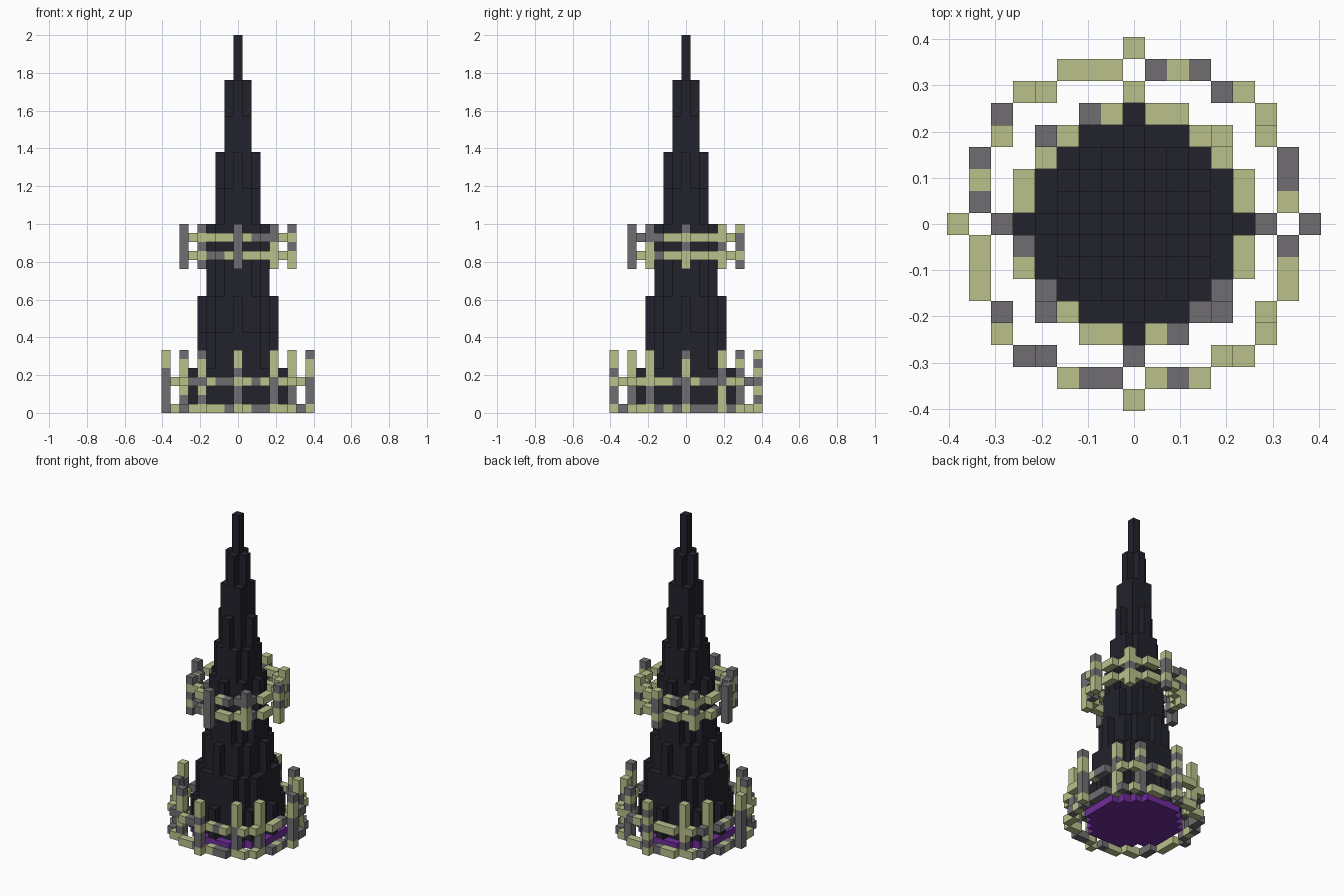
import bpy, bmesh, random
from mathutils import Vector

random.seed(4)
U = 1 / 21  # edge of one block

cube = bpy.data.objects.get("Cube")
if cube:
    bpy.data.objects.remove(cube, do_unlink=True)


def material(name, rgb):
    m = bpy.data.materials.new(name)
    m.use_nodes = True
    m.diffuse_color = (*rgb, 1)
    m.node_tree.nodes["Principled BSDF"].inputs["Base Color"].default_value = (*rgb, 1)
    return m


DARK = material("dark stone", (0.016, 0.016, 0.025))
PURPLE = material("purple", (0.16, 0.026, 0.33))
PALE = material("pale stone", (0.49, 0.53, 0.26))
GREY = material("grey stone", (0.16, 0.155, 0.165))


def build_blocks(name, blocks, materials):
    """Turn {(x, y, z): material index} into a mesh of the exposed block faces."""
    bm = bmesh.new()
    for cell, index in blocks.items():
        for axis in range(3):
            for sign in (-1, 1):
                beside = list(cell)
                beside[axis] += sign
                if tuple(beside) in blocks:
                    continue
                n, a, b = Vector(), Vector(), Vector()
                n[axis] = sign / 2
                a[(axis + 1) % 3] = 0.5
                b[(axis + 2) % 3] = sign / 2
                c = Vector(cell) + Vector((0, 0, 0.5)) + n
                corners = (c - a - b, c + a - b, c + a + b, c - a + b)
                face = bm.faces.new([bm.verts.new(p * U) for p in corners])
                face.material_index = index
    bmesh.ops.remove_doubles(bm, verts=bm.verts, dist=U / 100)
    mesh = bpy.data.meshes.new(name)
    bm.to_mesh(mesh)
    bm.free()
    for m in materials:
        mesh.materials.append(m)
    obj = bpy.data.objects.new(name, mesh)
    bpy.context.collection.objects.link(obj)


def build_fence(name, eighth, rails, posts, grey_tops):
    """Mirror an eighth of a ring; posts stand where both coordinates are even."""
    ring = {(sx * x, sy * y) for p in eighth for x, y in (p, p[::-1])
            for sx in (-1, 1) for sy in (-1, 1)}
    blocks = {}
    for x, y in sorted(ring):
        layers = posts if x % 2 == 0 and y % 2 == 0 else rails
        for z in layers:
            if z == layers[-1]:
                grey = (x, y) in grey_tops
            else:
                grey = random.random() < 0.4
            blocks[x, y, z] = int(grey)
    build_blocks(name, blocks, [PALE, GREY])


# Spire: stacked discs that shrink by half a block every four layers
spire, base = {}, {}
for z in range(42):
    r = 5.5 - 0.5 * ((z + 3) // 4)
    for x in range(-5, 6):
        for y in range(-5, 6):
            if x * x + y * y <= r * r:
                (spire if z else base)[x, y, z] = 0
build_blocks("spire", spire, [DARK])
build_blocks("spire_base", base, [PURPLE])

# Wide fence around the foot
build_fence("lower_fence",
            [(0, 8), (1, 7), (2, 7), (3, 7), (4, 6), (5, 6)],
            (0, 3), range(7),
            [(1, 7), (3, 7), (4, 6), (-6, 5), (-7, 3), (7, 3), (7, 2), (-7, 1),
             (8, 0), (7, -1), (-6, -4), (-5, -6), (-4, -6), (-2, -7), (-1, -7), (2, -7)])

# Narrow fence around the middle
build_fence("upper_fence",
            [(0, 6), (1, 5), (2, 5), (3, 4), (4, 4)],
            (17, 19), range(16, 21),
            [(-2, 5), (-4, 4), (-6, 0), (6, 0), (-5, -1), (-4, -3), (4, -3),
             (-4, -4), (3, -4), (4, -4), (2, -5), (0, -6)])
